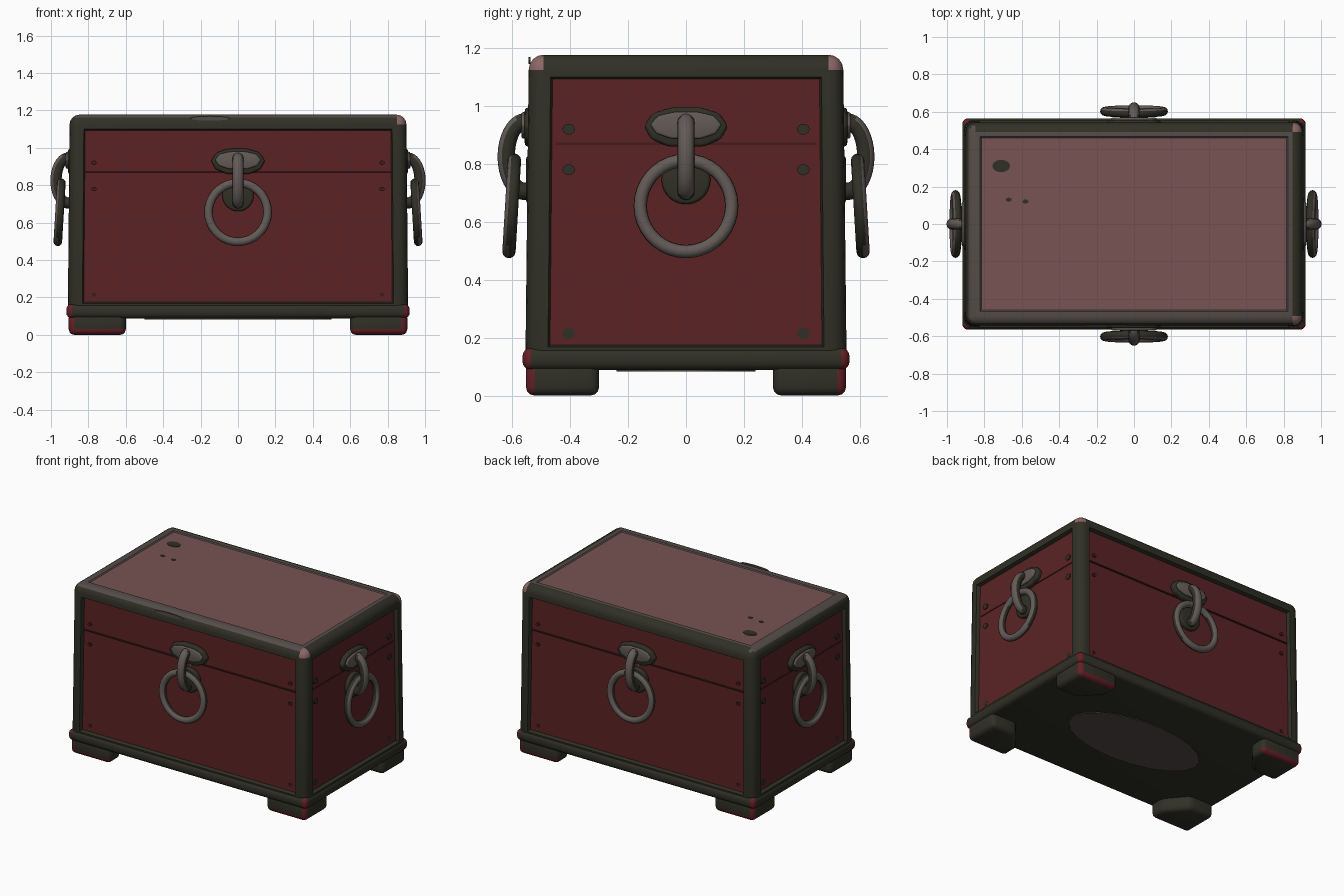
import bpy, bmesh, math
from mathutils import Vector, Matrix

if "Cube" in bpy.data.objects:
    bpy.data.objects.remove(bpy.data.objects["Cube"], do_unlink=True)


def material(name, rgb):
    lin = [((c / 255 + 0.055) / 1.055) ** 2.4 for c in rgb] + [1]
    m = bpy.data.materials.new(name)
    m.use_nodes = True
    m.diffuse_color = lin
    m.node_tree.nodes["Principled BSDF"].inputs["Base Color"].default_value = lin
    return m


MATS = [material(n, c) for n, c in (
    ("dark olive frame", (48, 48, 38)), ("red lacquer", (90, 34, 36)),
    ("seam red", (66, 28, 29)), ("worn red", (100, 32, 38)),
    ("pale worn pink", (140, 104, 102)), ("dusty top", (120, 83, 83)),
    ("dusty grey", (84, 76, 73)), ("iron grey", (98, 90, 87)))]
FRAME, RED, SEAM, WORN, PINK, TOP, DUST, IRON = range(len(MATS))


def finish(name, bm, matrix=None, smooth=True):
    bmesh.ops.recalc_face_normals(bm, faces=bm.faces[:])
    if matrix:
        bm.transform(matrix)
    mesh = bpy.data.meshes.new(name)
    bm.to_mesh(mesh)
    bm.free()
    for m in MATS:
        mesh.materials.append(m)
    ob = bpy.data.objects.new(name, mesh)
    bpy.context.collection.objects.link(ob)
    if smooth:
        bpy.ops.object.select_all(action='DESELECT')
        ob.select_set(True)
        bpy.context.view_layer.objects.active = ob
        bpy.ops.object.shade_smooth_by_angle(angle=math.radians(40))
    return ob


def box(lo, hi, bevel=0, segments=4):
    bm = bmesh.new()
    bmesh.ops.create_cube(bm, size=1)
    lo, hi = Vector(lo), Vector(hi)
    for v in bm.verts:
        v.co = (lo + hi) / 2 + v.co * (hi - lo)
    if bevel:
        bmesh.ops.bevel(bm, geom=bm.edges[:], offset=bevel, segments=segments,
                        profile=0.5, affect='EDGES')
    return bm


def prism(points, z0, z1, bevel=0, mat=FRAME):
    bm = bmesh.new()
    base = bm.faces.new([bm.verts.new((x, y, z0)) for x, y in points])
    top = bmesh.ops.extrude_face_region(bm, geom=[base])["geom"]
    for v in top:
        if isinstance(v, bmesh.types.BMVert):
            v.co.z = z1
    bmesh.ops.recalc_face_normals(bm, faces=bm.faces[:])
    if bevel:
        bmesh.ops.bevel(bm, geom=bm.edges[:], offset=bevel, segments=3,
                        profile=0.5, affect='EDGES')
    for f in bm.faces:
        f.material_index = mat
    return bm


def oval(rx, ry, n=20, cx=0, cy=0):
    return [(cx + rx * math.cos(t * math.tau / n), cy + ry * math.sin(t * math.tau / n))
            for t in range(n)]


def torus(rx, rz, tube, n=36, m=12):
    """Oval ring lying in the xz plane."""
    bm = bmesh.new()
    rows = []
    for i in range(n):
        a = i * math.tau / n
        c, s = math.cos(a), math.sin(a)
        rows.append([bm.verts.new(((rx + tube * math.cos(b)) * c, tube * math.sin(b),
                                   (rz + tube * math.cos(b)) * s))
                     for b in (j * math.tau / m for j in range(m))])
    for i in range(n):
        for j in range(m):
            r, q = rows[i], rows[(i + 1) % n]
            bm.faces.new((r[j], q[j], q[(j + 1) % m], r[(j + 1) % m]))
    bmesh.ops.recalc_face_normals(bm, faces=bm.faces[:])
    return bm


# Chest body: rounded frame with sunken panels
bm = box((-0.91, -0.555, 0.09), (0.91, 0.555, 1.177), 0.052)
bm.normal_update()
flats = [f for f in bm.faces if f.calc_area() > 0.5 and f.normal.z > -0.5]
for f in bm.faces:
    n, c = f.normal, f.calc_center_median()
    if n.z > 0.75 and (n.x < -0.1 or n.y < -0.1):
        f.material_index = DUST
    if c.x > 0.85 and abs(c.y) > 0.5 and c.z > 1.12:
        f.material_index = PINK
for f in flats:
    top = f.normal.z > 0.5
    f.material_index = DUST if top else FRAME
    bmesh.ops.inset_region(bm, faces=[f], thickness=0.036)
    bmesh.ops.inset_region(bm, faces=[f], thickness=0.01, depth=-0.006 if top else -0.025)
    f.material_index = TOP if top else RED
for v in bm.verts:
    k = 1 - 0.02 * (v.co.z - 0.09)
    v.co.x *= 1 - (1 - k) * 0.5
    v.co.y *= k
finish("chest_body", bm)

# Base skirt with worn corners
bm = box((-0.918, -0.565, 0.088), (0.918, 0.565, 0.165), 0.03)
for f in bm.faces:
    c = f.calc_center_median()
    if abs(c.x) > 0.88 and abs(c.y) > 0.53:
        f.material_index = WORN
finish("base_skirt", bm)

# Corner feet
for sx in (-1, 1):
    for sy in (-1, 1):
        pts = [(0.905, 0.553), (0.6, 0.553), (0.6, 0.44), (0.72, 0.3), (0.905, 0.3)]
        bm = prism([(x * sx, y * sy) for x, y in pts], 0, 0.12, 0.03)
        bm.normal_update()
        for f in bm.faces:
            c = f.calc_center_median()
            corner = abs(c.x) > 0.876 and abs(c.y) > 0.524
            low_rim = c.z < 0.03 and abs(c.y) > 0.525
            if corner or low_rim:
                f.material_index = WORN
        finish("foot", bm)

# Lid seam and rivets on every side panel
for angle, dist, half in ((0, 0.527, 0.815), (180, 0.527, 0.815),
                          (90, 0.879, 0.45), (270, 0.879, 0.45)):
    spin = Matrix.Rotation(math.radians(angle), 4, 'Z')
    side = dist > 0.8
    finish("lid_seam", box((-half, -dist - 0.003, 0.866), (half, -dist + 0.01, 0.874)),
           spin, False)
    bpy.context.collection.objects[-1].data.polygons.foreach_set("material_index", [SEAM] * 6)
    for sx in (-1, 1):
        for z in (0.92, 0.78, 0.215):
            r = 0.022 if side else 0.014
            bm = prism(oval(r, r * 0.85, 10), 0, 0.009, 0, FRAME if side else SEAM)
            place = Matrix.Translation((sx * (half - 0.045), -dist + 0.003, z))
            finish("rivet", bm, spin @ place @ Matrix.Rotation(math.pi / 2, 4, 'X'))

# Ring handle on each side: backplate, boss, staple and ring
half_plate = [(0.05, 0.995), (0.115, 0.975), (0.145, 0.93), (0.12, 0.885), (0.06, 0.86)]
outline = half_plate + [(-x, z) for x, z in reversed(half_plate)]
for angle, dist in ((0, 0.527), (180, 0.527), (90, 0.879), (270, 0.879)):
    out = (Matrix.Rotation(math.radians(angle), 4, 'Z') @ Matrix.Translation((0, -dist, 0)))
    stand = out @ Matrix.Rotation(math.pi / 2, 4, 'X')
    finish("handle_backplate", prism(outline, -0.01, 0.03, 0.012), stand)
    face = [(x * 0.85, 0.935 + (z - 0.93) * 0.68) for x, z in outline]
    finish("handle_plate_face", prism(face, 0.025, 0.042, 0.008, IRON), stand)
    finish("handle_boss", prism(oval(0.085, 0.085, 24, 0, 0.745), -0.01, 0.025, 0.012), stand)
    for name, bm, place in (
            ("handle_staple", torus(0.064, 0.12, 0.03),
             Matrix.Translation((0, -0.03, 0.825)) @ Matrix.Rotation(math.pi / 2, 4, 'Z')),
            ("handle_ring", torus(0.158, 0.158, 0.023),
             Matrix.Translation((0, -0.075, 0.655)) @ Matrix.Rotation(-0.06, 4, 'X'))):
        bm.transform(place)
        bm.normal_update()
        for f in bm.faces:
            if f.normal.y < -0.3:
                f.material_index = IRON
        finish(name, bm, out)

# Worn spots on the lid and bare patch underneath
for x, y, r in ((-0.71, 0.31, 0.048), (-0.67, 0.13, 0.016), (-0.58, 0.12, 0.016)):
    finish("lid_spot", prism(oval(r, r * 0.7, 12, x, y), 1.168, 1.174))
finish("bare_patch", prism(oval(0.5, 0.24), 0.083, 0.09, 0, DUST))
finish("edge_wear", prism(oval(0.11, 0.012, 12, -0.15, 1.157), 0.537, 0.544, 0, DUST),
       Matrix.Rotation(math.pi / 2, 4, 'X'))
